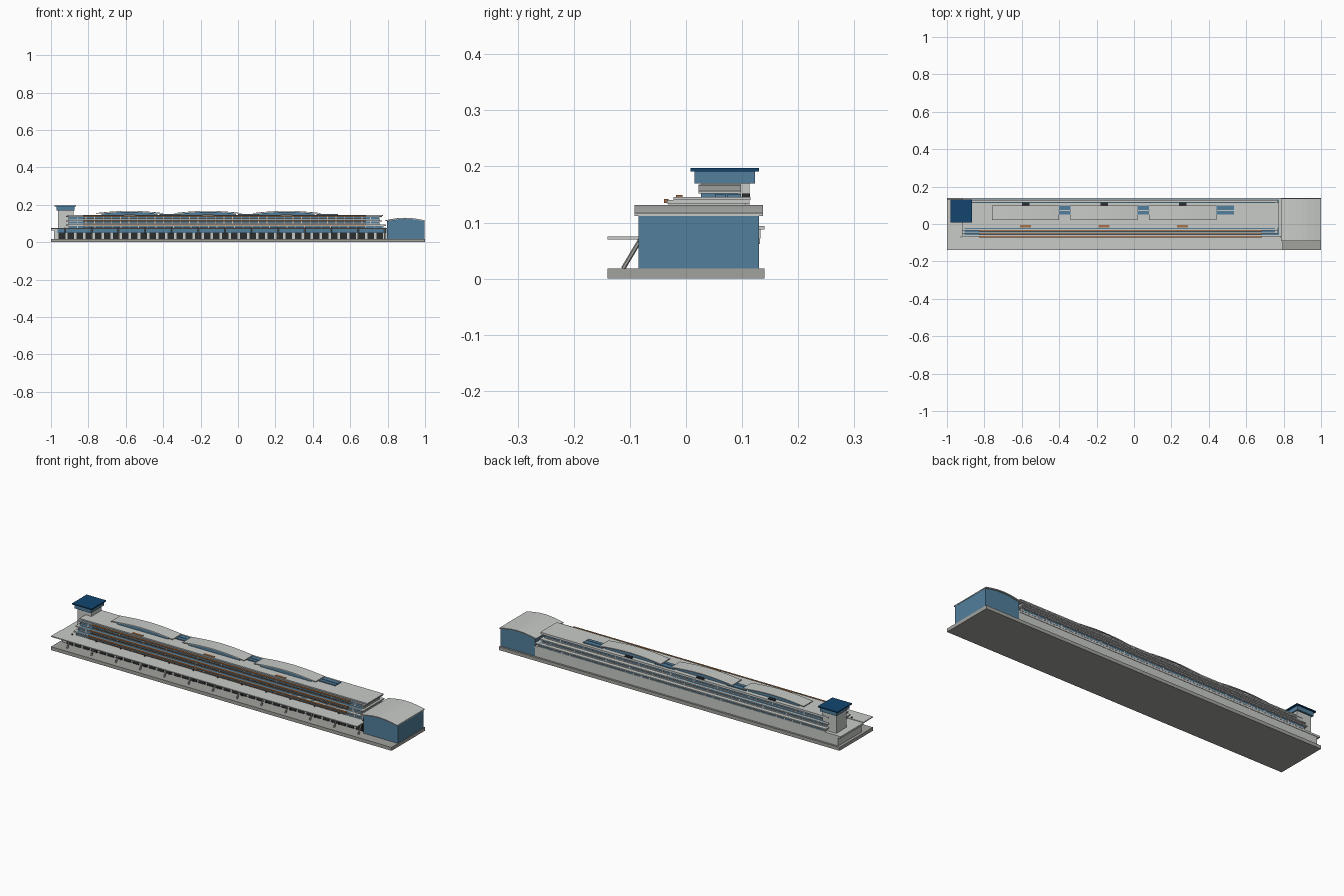
import bpy, bmesh, math
from mathutils import Vector

if "Cube" in bpy.data.objects:
    bpy.data.objects.remove(bpy.data.objects["Cube"])


def material(name, rgb):
    m = bpy.data.materials.new(name)
    m.diffuse_color = (*rgb, 1)
    m.use_nodes = True
    m.node_tree.nodes["Principled BSDF"].inputs["Base Color"].default_value = m.diffuse_color
    return m


LIGHT = material("light concrete", (0.58, 0.60, 0.58))
GREY = material("mid grey stone", (0.36, 0.36, 0.34))
GLASS = material("blue glass", (0.085, 0.21, 0.33))
NAVY = material("navy roof", (0.006, 0.06, 0.16))
BROWN = material("copper brown", (0.38, 0.17, 0.07))
DARK = material("dark metal", (0.025, 0.027, 0.03))


def finish(name, bm, mat):
    bmesh.ops.recalc_face_normals(bm, faces=bm.faces)
    me = bpy.data.meshes.new(name)
    bm.to_mesh(me)
    bm.free()
    me.materials.append(mat)
    ob = bpy.data.objects.new(name, me)
    bpy.context.collection.objects.link(ob)
    return ob


def boxes(name, mat, spans):
    """One object made of boxes given as (x0, x1, y0, y1, z0, z1)."""
    bm = bmesh.new()
    for x0, x1, y0, y1, z0, z1 in spans:
        vs = bmesh.ops.create_cube(bm, size=1)["verts"]
        for v in vs:
            v.co = ((x0 + x1) / 2 + v.co.x * (x1 - x0),
                    (y0 + y1) / 2 + v.co.y * (y1 - y0),
                    (z0 + z1) / 2 + v.co.z * (z1 - z0))
    return finish(name, bm, mat)


def extruded(name, mat, profile, y0, y1):
    """Profile in x,z extruded along y."""
    bm = bmesh.new()
    f = bm.faces.new([bm.verts.new((x, y0, z)) for x, z in profile])
    r = bmesh.ops.extrude_face_region(bm, geom=[f])
    vs = [g for g in r["geom"] if isinstance(g, bmesh.types.BMVert)]
    bmesh.ops.translate(bm, verts=vs, vec=(0, y1 - y0, 0))
    return finish(name, bm, mat)


def arch(x0, x1, z, rise, n):
    return [(x0 + (x1 - x0) * i / n, z + rise * math.sin(math.pi * i / n))
            for i in range(n + 1)]


def arch_shell(name, mat, x0, x1, z, rise, t, n, y0, y1):
    top = arch(x0, x1, z, rise, n)
    return extruded(name, mat, top + [(x, h - t) for x, h in reversed(top)], y0, y1)


# ground slab
boxes("base_slab", GREY, [(-1, 1, -0.14, 0.14, 0, 0.018)])

# podium: ground floor, glazed strip, doors and front canopy
boxes("podium", LIGHT, [(-0.985, 0.797, -0.064, 0.13, 0.018, 0.062)])
boxes("podium_glass", GLASS, [(-0.965, 0.795, -0.067, -0.063, 0.05, 0.07)])
boxes("podium_doors", DARK, [(-0.96 + 0.0486 * i, -0.925 + 0.0486 * i, -0.069, -0.06, 0.018, 0.052)
                             for i in range(36)])
boxes("podium_roof", LIGHT, [(-1, 0.797, -0.14, -0.06, 0.070, 0.075),
                             (-1, 0.797, -0.06, 0.132, 0.062, 0.072)])

# leaning canopy struts and masts
bm = bmesh.new()
for i in range(13):
    x = -0.925 + 0.1425 * i
    a, b = Vector((x, -0.112, 0.018)), Vector((x, -0.080, 0.072))
    r = bmesh.ops.create_cone(bm, cap_ends=True, segments=6, radius1=0.004, radius2=0.004,
                              depth=(b - a).length)
    rot = (b - a).to_track_quat('Z', 'Y')
    for v in r["verts"]:
        v.co = rot @ v.co + (a + b) / 2
finish("canopy_struts", bm, GREY)
boxes("canopy_masts", DARK, [(-0.928 + 0.1425 * i, -0.922 + 0.1425 * i, -0.073, -0.067, 0.018, 0.08)
                             for i in range(13)])

# stepped office floors: x range, front y, back y, floor z, top z
floors = [(-0.905, 0.775, -0.060, 0.130, 0.072, 0.094),
          (-0.905, 0.755, -0.045, 0.117, 0.094, 0.116),
          (-0.905, 0.755, -0.028, 0.103, 0.116, 0.140)]
glass, slabs, mullions, screens = [], [], [], []
for k, (x0, x1, yf, yb, z0, z1) in enumerate(floors):
    glass.append((x0, x1, yf, yb, z0, z1))
    slabs.append((x0 - 0.015, x1 + 0.015, yf - 0.006, yb + 0.010, z1 - 0.006, z1))
    slabs.append((x0 - 0.003, x1 + 0.003, yf - 0.002, yb + 0.003, z0, z0 + 0.005))
    # copper sunscreens along the front
    screens.append((-0.83, 0.685, yf - 0.011, yf - 0.003, z1 - 0.005, z1 + 0.002))
    screens.append((-0.83, 0.685, yf - 0.010, yf - 0.007, z0 + 0.007, z0 + 0.010))
    n = 36
    for i in range(n + 1):
        x = x0 + (x1 - x0) * i / n
        mullions.append((x - 0.002, x + 0.002, yf - 0.003, yb + 0.003, z0, z1 - 0.004))
boxes("floor_glass", GLASS, glass)
boxes("floor_slabs", LIGHT, slabs)
boxes("floor_mullions", LIGHT, mullions)
boxes("sunscreens", BROWN, screens)

# main roof plate
boxes("main_roof", LIGHT, [(-0.915, 0.775, -0.022, 0.115, 0.140, 0.146)])

# three curved roof lights with glass below, vents and hatches
for i in range(3):
    x = -0.76 + 0.42 * i
    arch_shell(f"curved_roof_{i + 1}", LIGHT, x, x + 0.36, 0.156, 0.012, 0.004, 8, 0.022, 0.098)
    under = arch(x + 0.03, x + 0.33, 0.153, 0.010, 8)
    extruded(f"curved_roof_glass_{i + 1}", GLASS,
             under + [(x + 0.33, 0.145), (x + 0.03, 0.145)], 0.027, 0.092)
    boxes(f"skylight_{i + 1}", GLASS, [(x + 0.34, x + 0.455, 0.052, 0.070, 0.145, 0.151),
                                       (x + 0.34, x + 0.455, 0.074, 0.098, 0.145, 0.151)])
    boxes(f"roof_vent_{i + 1}", DARK, [(x + 0.16, x + 0.20, 0.100, 0.114, 0.145, 0.152)])
    boxes(f"roof_hatch_{i + 1}", BROWN, [(x + 0.15, x + 0.21, -0.018, -0.006, 0.145, 0.149)])

# corner tower
boxes("tower_shaft", LIGHT, [(-0.962, -0.880, 0.028, 0.113, 0.070, 0.170)])
boxes("tower_glass", GLASS, [(-0.970, -0.874, 0.015, 0.123, 0.170, 0.191)])
boxes("tower_roof", NAVY, [(-0.980, -0.865, 0.008, 0.130, 0.191, 0.197)])

# end hall with arched roof
hall = arch(0.797, 0.998, 0.113, 0.013, 6)
extruded("hall", GLASS, [(0.797, 0.018)] + hall + [(0.998, 0.018)], -0.085, 0.130)
arch_shell("hall_roof", LIGHT, 0.785, 1.0, 0.117, 0.014, 0.005, 6, -0.092, 0.137)
